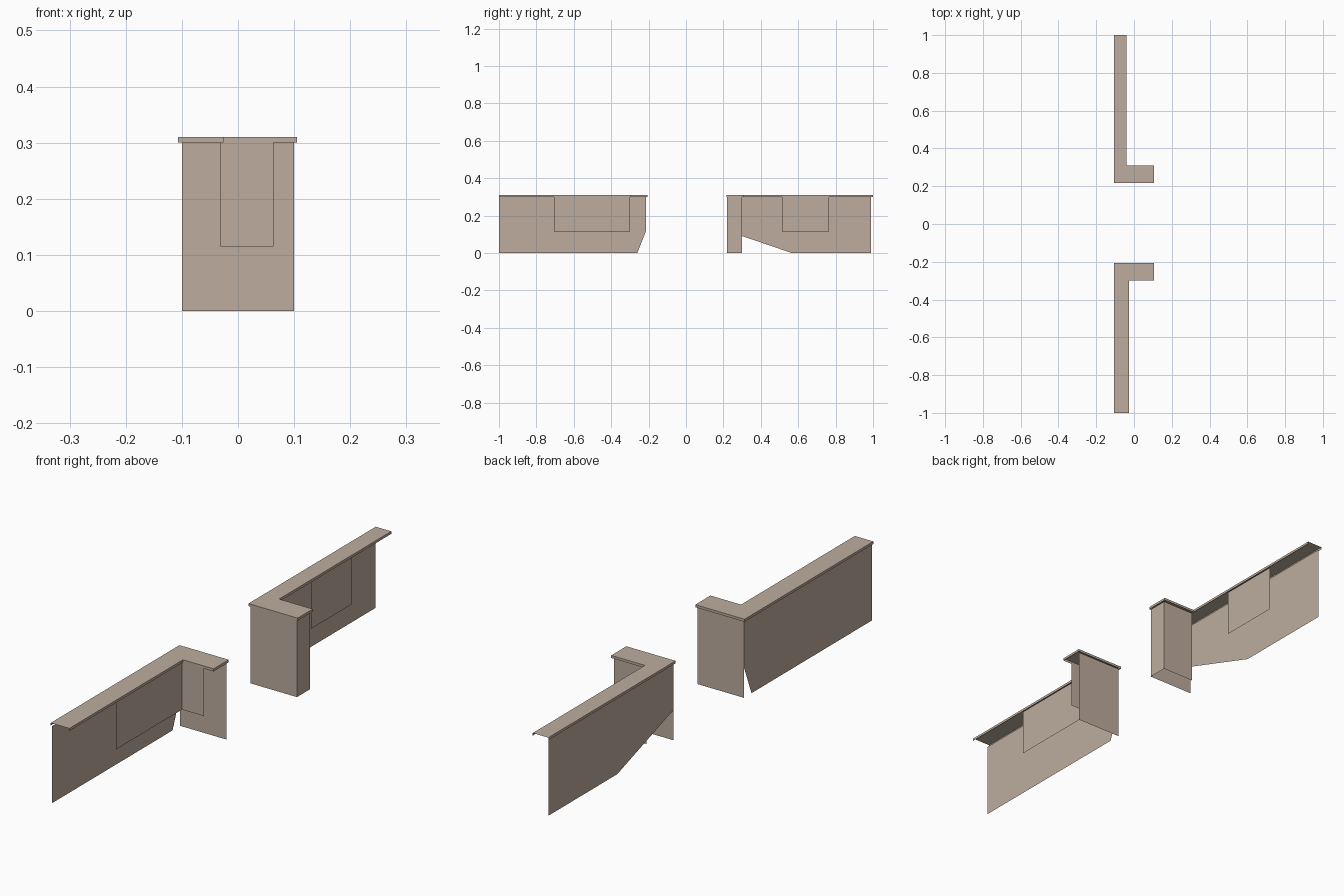
import bpy

if "Cube" in bpy.data.objects:
    bpy.data.objects.remove(bpy.data.objects["Cube"])

# One warm stone colour for everything
stone = bpy.data.materials.new("warm_stone")
stone.diffuse_color = (0.51, 0.415, 0.34, 1.0)
stone.use_nodes = True
stone.node_tree.nodes["Principled BSDF"].inputs["Base Color"].default_value = stone.diffuse_color


def make(name, verts, faces):
    mesh = bpy.data.meshes.new(name)
    mesh.from_pydata(verts, [], faces)
    mesh.materials.append(stone)
    mesh.update()
    obj = bpy.data.objects.new(name, mesh)
    bpy.context.collection.objects.link(obj)
    return obj


def side_sheet(name, x, profile, facing):
    """Flat sheet at constant x from a counter-clockwise (y, z) profile."""
    pts = [(x, y, z) for y, z in profile]
    if facing < 0:
        pts.reverse()
    return make(name, pts, [range(len(pts))])


def strip(name, path, z0, z1):
    """Upright sheets along an (x, y) path; normals point right of travel."""
    n = len(path)
    verts = [(x, y, z) for z in (z0, z1) for x, y in path]
    return make(name, verts, [(i, i + 1, n + i + 1, n + i) for i in range(n - 1)])


def cap(name, outline, z0=0.30, z1=0.31):
    """Coping slab: top plus a shallow lip, open at the far end (last edge)."""
    n = len(outline)
    verts = [(x, y, z) for z in (z0, z1) for x, y in outline]
    lips = [(i, i + 1, n + i + 1, n + i) for i in range(n - 1)]
    obj = make(name, verts, lips + [range(n, 2 * n)])
    return obj


# Front wall (y < 0): outer sheet with clipped corner, return wall, inner panels
side_sheet("front_outer_wall", -0.1,
           [(-1, 0), (-0.26, 0), (-0.213, 0.12), (-0.213, 0.3), (-1, 0.3)], -1)
strip("front_return_wall", [(0.1, -0.213), (-0.1, -0.213)], 0, 0.3)
strip("front_inner_panels",
      [(0.063, -0.30), (-0.031, -0.30), (-0.031, -0.705)][::-1], 0.115, 0.3)
cap("front_coping", [(-0.027, -1), (-0.027, -0.30), (0.105, -0.30),
                     (0.105, -0.207), (-0.107, -0.207), (-0.107, -1)])

# Back wall (y > 0): outer sheet with long clipped corner, return pier, panel
side_sheet("back_outer_wall", -0.1,
           [(0.565, 0), (0.99, 0), (0.99, 0.3), (0.22, 0.3), (0.22, 0.118)], -1)
strip("back_return_pier",
      [(-0.1, 0.22), (0.1, 0.22), (0.1, 0.30), (-0.04, 0.30)], 0, 0.3)
side_sheet("back_inner_panel", -0.045,
           [(0.512, 0.115), (0.765, 0.115), (0.765, 0.3), (0.512, 0.3)], 1)
cap("back_coping", [(-0.107, 1), (-0.107, 0.217), (0.105, 0.217),
                    (0.105, 0.31), (-0.04, 0.31), (-0.04, 1)])
